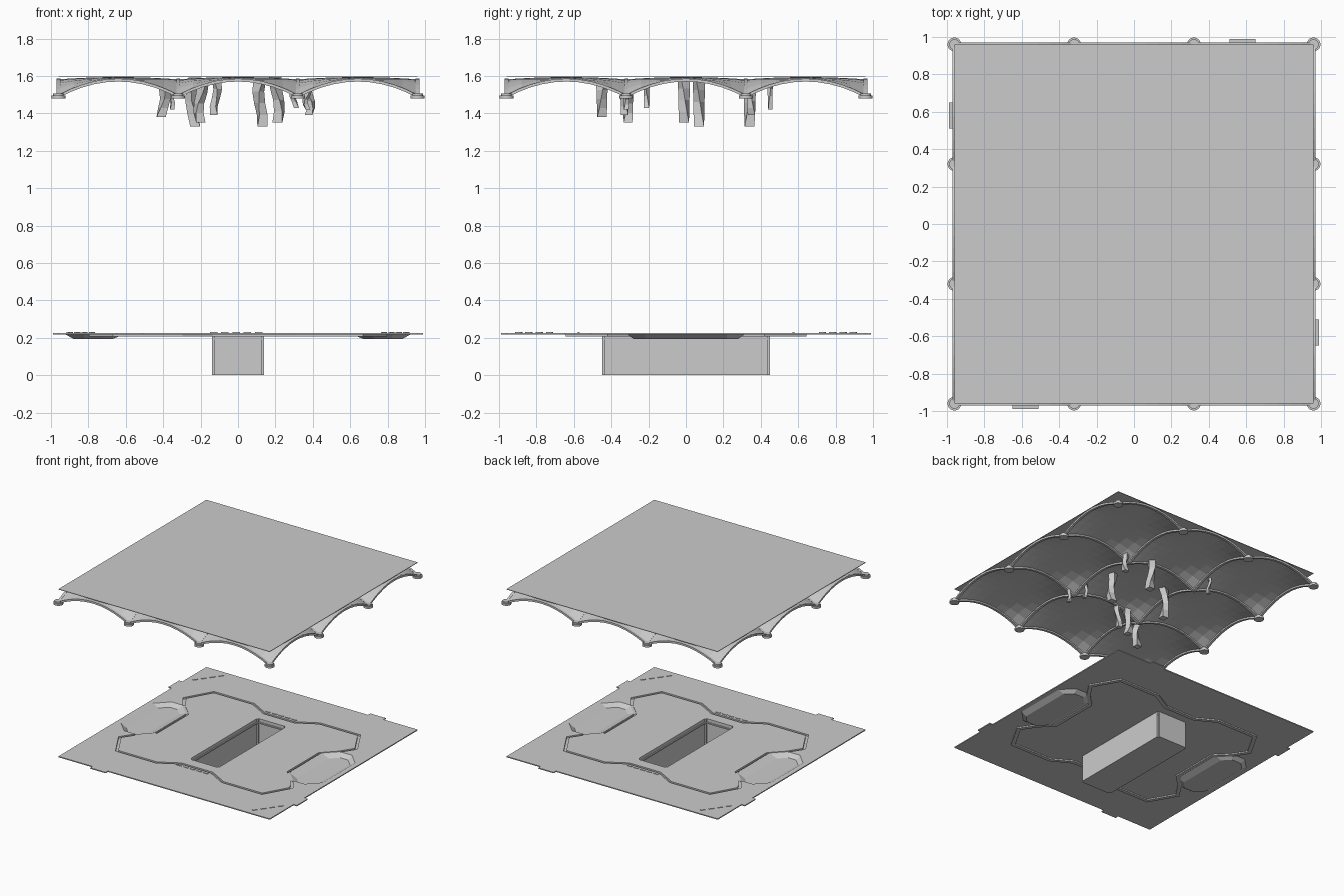
import bpy, bmesh, math
from mathutils import Matrix, Vector

if "Cube" in bpy.data.objects:
    bpy.data.objects.remove(bpy.data.objects["Cube"])

stone = bpy.data.materials.new("plain_grey")
stone.use_nodes = True
GREY = (0.6, 0.6, 0.6, 1)
stone.diffuse_color = GREY
stone.node_tree.nodes["Principled BSDF"].inputs["Base Color"].default_value = GREY

BAY, EDGE, FLOOR, ROOF = 0.64, 0.96, 0.226, 1.6
NODES = [-EDGE + BAY * i for i in range(4)]


def finish(name, bm):
    bmesh.ops.recalc_face_normals(bm, faces=bm.faces)
    mesh = bpy.data.meshes.new(name)
    bm.to_mesh(mesh)
    bm.free()
    mesh.materials.append(stone)
    ob = bpy.data.objects.new(name, mesh)
    bpy.context.collection.objects.link(ob)
    return ob


def add_box(bm, x0, x1, y0, y1, z0, z1, turn=0):
    size = Matrix.Diagonal((x1 - x0, y1 - y0, z1 - z0, 1))
    place = Matrix.Translation(((x0 + x1) / 2, (y0 + y1) / 2, (z0 + z1) / 2))
    return bmesh.ops.create_cube(bm, size=1, matrix=place @ Matrix.Rotation(turn, 4, "Z") @ size)


def add_loft(bm, rings):
    """Closed solid through a stack of equal-sided rings."""
    loops = [[bm.verts.new(p) for p in r] for r in rings]
    n = len(loops[0])
    for a, b in zip(loops, loops[1:]):
        for i in range(n):
            bm.faces.new((a[i], a[(i + 1) % n], b[(i + 1) % n], b[i]))
    bm.faces.new(loops[0])
    bm.faces.new(loops[-1])


def add_band(bm, path, width, z0, z1):
    """Closed rectangular band following a loop, with mitred corners."""
    n = len(path)
    sections = []
    for i, p in enumerate(path):
        a = (p - path[i - 1]).normalized()
        b = (path[(i + 1) % n] - p).normalized()
        side = Vector((a.y + b.y, -a.x - b.x)).normalized()
        side *= width / 2 / max(0.4, side.dot(Vector((a.y, -a.x))))
        q, r = p + side, p - side
        sections.append([bm.verts.new((v.x, v.y, z)) for v, z in
                         ((q, z0), (q, z1), (r, z1), (r, z0))])
    for i in range(n):
        s, t = sections[i], sections[(i + 1) % n]
        for k in range(4):
            bm.faces.new((s[k], s[(k + 1) % 4], t[(k + 1) % 4], t[k]))


def cut(ob, cutters):
    """Subtract the cutters, then keep the plain result."""
    for c in cutters:
        m = ob.modifiers.new("cut", "BOOLEAN")
        m.operation, m.solver, m.object = "DIFFERENCE", "EXACT", c
    bpy.context.view_layer.update()
    result = bpy.data.meshes.new_from_object(ob.evaluated_get(bpy.context.evaluated_depsgraph_get()))
    ob.modifiers.clear()
    ob.data = result


# Channel loop: one quarter, mirrored to the other three
quarter = [(0.60, 0.20), (0.70, 0.30), (0.78, 0.42), (0.66, 0.63), (0.30, 0.63), (0.14, 0.54)]
half = quarter + [(-x, y) for x, y in reversed(quarter)]
loop = [Vector(p) for p in half + [(-x, -y) for x, y in half]]


def channel(name, width, z0, z1):
    bm = bmesh.new()
    add_band(bm, loop, width, z0, z1)
    return finish(name, bm)


# Side trays: chamfered outline narrowing downwards
def tray(name, grow, z_low, z_high):
    bm = bmesh.new()
    for s in (-1, 1):
        rings = []
        for z, x0, x1, yy, c in ((z_low, 0.68, 0.87, 0.27, 0.06), (z_high, 0.61, 0.92, 0.31, 0.1)):
            x0, x1, yy = x0 - grow, x1 + grow, yy + grow
            side = [(x0, yy - c), (x0 + c, yy), (x1 - c, yy), (x1, yy - c)]
            outline = side + [(x, -y) for x, y in reversed(side)]
            rings.append([(s * x, y, z) for x, y in outline])
        add_loft(bm, rings)
    return finish(name, bm)


def pit(name, wx, wy, z0, z1):
    bm = bmesh.new()
    add_box(bm, -wx, wx, -wy, wy, z0, z1)
    upright = [e for e in bm.edges if abs(e.verts[0].co.z - e.verts[1].co.z) > 0.01]
    bmesh.ops.bevel(bm, geom=upright, offset=0.012, segments=2, affect="EDGES")
    return finish(name, bm)


# Floor plate with a tab on each side
bm = bmesh.new()
outline = []
for k in range(4):
    turn = Matrix.Rotation(k * math.pi / 2, 2)
    for p in ((-EDGE, -EDGE), (-0.65, -EDGE), (-0.65, -0.99), (-0.51, -0.99), (-0.51, -EDGE)):
        outline.append(turn @ Vector(p))
add_loft(bm, [[(p.x, p.y, z) for p in outline] for z in (0.218, FLOOR)])
floor = finish("floor_plate", bm)
channel_bed = channel("channel_bed", 0.03, 0.208, 0.222)
trays = tray("side_trays", 0.008, 0.193, 0.222)
well = pit("pit_walls", 0.14, 0.45, 0, 0.222)

cutters = [channel("channel_cutter", 0.02, 0.212, 0.25),
           tray("tray_cutter", 0, 0.199, 0.227),
           pit("pit_cutter", 0.13, 0.44, 0.01, 0.25)]
cut(floor, cutters)
cut(channel_bed, cutters[:2])
cut(trays, cutters[1:2])
cut(well, cutters[2:])
for c in cutters:
    bpy.data.objects.remove(c)

# Pit lip just under the rim
bm = bmesh.new()
corners = [Vector(p) for p in ((-0.127, -0.437), (0.127, -0.437), (0.127, 0.437), (-0.127, 0.437))]
add_band(bm, corners, 0.014, 0.19, 0.2)
finish("pit_lip", bm)

# Short floor slats beside the pit ends and across two corners
bm = bmesh.new()
for s in (-1, 1):
    for i in range(5):
        x, y = -0.15 + 0.06 * i, s * 0.575
        add_box(bm, x, x + 0.04, y - 0.006, y + 0.006, FLOOR - 0.002, FLOOR + 0.004)
    for i in range(4):
        x, y = -s * (0.9 - 0.04 * i), s * (0.73 + 0.055 * i)
        add_box(bm, x - 0.02, x + 0.02, y - 0.006, y + 0.006, FLOOR - 0.002, FLOOR + 0.004,
                math.radians(54))
finish("floor_slats", bm)

# Roof sheet
bm = bmesh.new()
add_box(bm, -EDGE, EDGE, -EDGE, EDGE, ROOF - 0.004, ROOF)
finish("roof_sheet", bm)


# Vault height: low at the grid nodes, high along and between the arches
def vault_z(x, y):
    u, v = [((c + EDGE) / BAY) % 1 * 2 - 1 for c in (x + 1e-7, y + 1e-7)]
    return 1.495 + 0.087 * (1 - u * u * v * v) + 0.012 * (1 - u * u) * (1 - v * v)


STEPS = 24
bm = bmesh.new()
bmesh.ops.create_grid(bm, x_segments=STEPS, y_segments=STEPS, size=EDGE)
for v in bm.verts:
    v.co.z = vault_z(v.co.x, v.co.y)
finish("vault_shell", bm)

# Arched ribs along every grid line
bm = bmesh.new()
for across in NODES:
    for swap in (False, True):
        rings = []
        for i in range(3 * 10 + 1):
            t = -EDGE + i * BAY / 10
            z = vault_z(t, across)
            ring = [(t, across + w, z + h) for w, h in
                    ((-0.01, -0.012), (0.01, -0.012), (0.01, 0.004), (-0.01, 0.004))]
            rings.append([(q, p, r) for p, q, r in ring] if swap else ring)
        add_loft(bm, rings)
finish("arch_ribs", bm)

# Round feet where the outer arches land
bm = bmesh.new()
for x in NODES:
    for y in NODES:
        if max(abs(x), abs(y)) > 0.9:
            for radius, z, h in ((0.037, 1.487, 0.016), (0.028, 1.5, 0.014)):
                bmesh.ops.create_cone(bm, cap_ends=True, segments=20, radius1=radius, radius2=radius,
                                      depth=h, matrix=Matrix.Translation((x, y, z)))
feet = finish("arch_feet", bm)
for p in feet.data.polygons:
    p.use_smooth = abs(p.normal.z) < 0.5

# Twisted hanging pillars: x, y, lowest point, half width
PILLARS = ((0.21, -0.01, 1.35, 0.03), (0.12, 0.34, 1.33, 0.03), (-0.24, 0.07, 1.33, 0.03),
           (-0.2, -0.31, 1.35, 0.028), (-0.12, -0.33, 1.39, 0.022), (-0.4, -0.45, 1.38, 0.028),
           (0.38, 0.35, 1.39, 0.022), (-0.36, 0.45, 1.42, 0.013), (0.3, -0.21, 1.43, 0.015),
           (0.37, -0.32, 1.42, 0.015))
bm = bmesh.new()
for n, (x, y, low, w) in enumerate(PILLARS):
    rings = []
    top = vault_z(x, y) + 0.006
    for k in range(5):
        t = k / 4
        a = (0.4 if n % 2 else -0.4) * math.pi * t
        r = w * (1.25 - 0.25 * math.sin(t * math.pi))
        lean = 0.012 * math.sin(t * 5 + n)
        rings.append([(x + lean + r * math.cos(a + q * math.pi / 2 + math.pi / 4),
                       y + r * math.sin(a + q * math.pi / 2 + math.pi / 4),
                       low + (top - low) * t) for q in range(4)])
    add_loft(bm, rings)
finish("hanging_pillars", bm)
